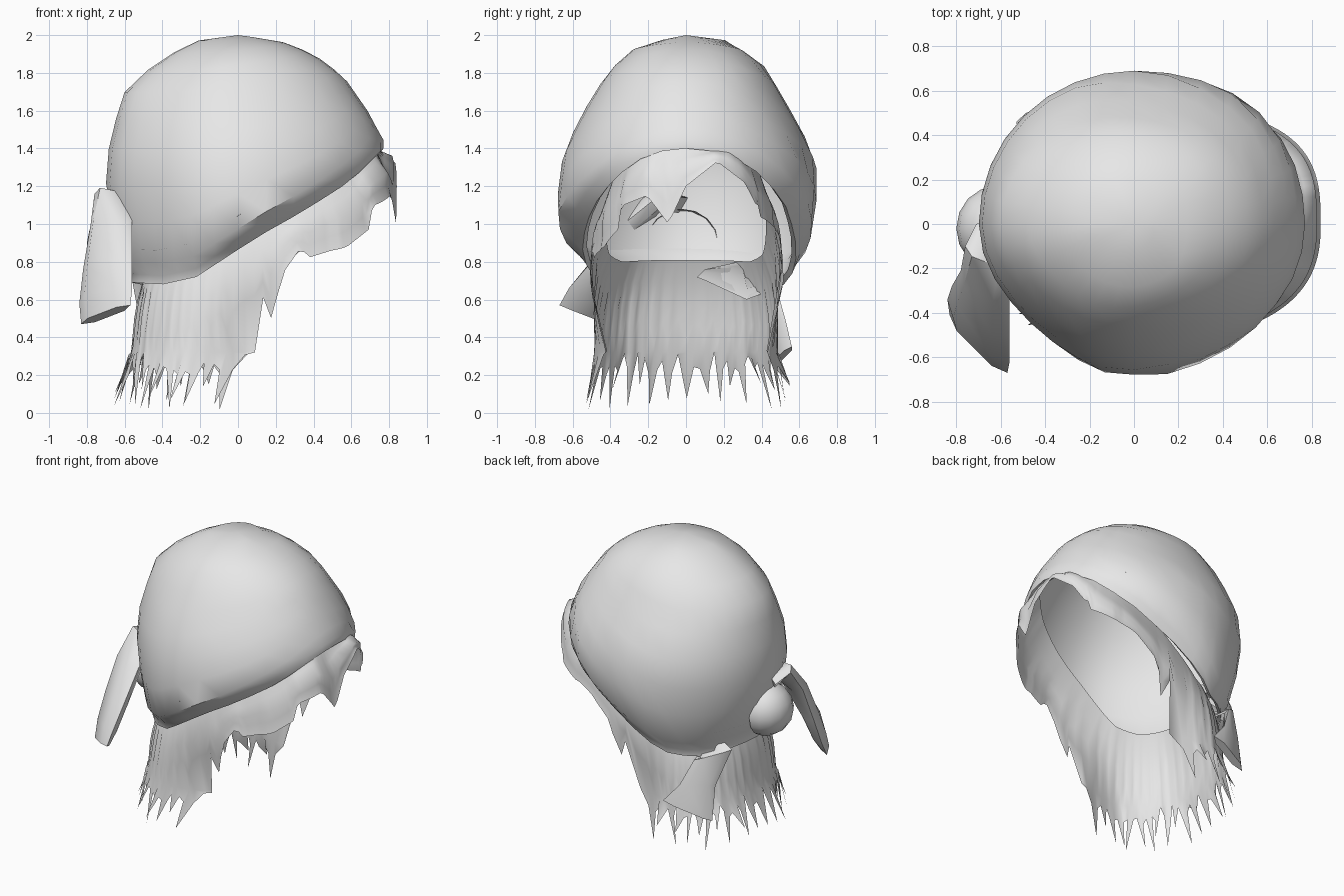
import bpy, bmesh, math, random
from mathutils import Vector

if "Cube" in bpy.data.objects:
    bpy.data.objects.remove(bpy.data.objects["Cube"])

random.seed(4)
gray = bpy.data.materials.new("plain gray")
gray.diffuse_color = (0.8, 0.8, 0.8, 1)
gray.use_nodes = True
gray.node_tree.nodes["Principled BSDF"].inputs["Base Color"].default_value = gray.diffuse_color


def lerp(table, v):
    """Piecewise-linear lookup in a list of ascending (key, value) pairs."""
    if v <= table[0][0]:
        return table[0][1]
    for (a, fa), (b, fb) in zip(table, table[1:]):
        if v <= b:
            return fa + (fb - fa) * (v - a) / (b - a)
    return table[-1][1]


def add_object(name, bm, angle):
    bmesh.ops.remove_doubles(bm, verts=bm.verts, dist=0.0005)
    bmesh.ops.recalc_face_normals(bm, faces=bm.faces)
    me = bpy.data.meshes.new(name)
    bm.to_mesh(me)
    bm.free()
    me.materials.append(gray)
    ob = bpy.data.objects.new(name, me)
    bpy.context.collection.objects.link(ob)
    bpy.ops.object.select_all(action='DESELECT')
    ob.select_set(True)
    bpy.context.view_layer.objects.active = ob
    bpy.ops.object.shade_smooth_by_angle(angle=math.radians(angle))


def skin(name, rows, cap_ends=False, angle=50):
    """Bridge closed rows of points into one surface."""
    bm = bmesh.new()
    vs = [[bm.verts.new(p) for p in row] for row in rows]
    n = len(rows[0])
    for r0, r1 in zip(vs, vs[1:]):
        for i in range(n):
            j = (i + 1) % n
            bm.faces.new((r0[i], r1[i], r1[j], r0[j]))
    if cap_ends:
        bm.faces.new(vs[0])
        bm.faces.new(vs[-1])
    add_object(name, bm, angle)


# Scarf outline: half-depths and half-widths by height, rim height and rim tuck by x
FRONT = [(.6, .7), (1.2, .78), (1.4, .77), (1.55, .72), (1.78, .56), (1.9, .4), (1.97, .22), (2, 0)]
BACK = [(.68, .56), (.85, .64), (1.2, .7), (1.45, .68), (1.7, .6), (1.86, .43), (1.97, .22), (2, 0)]
NEAR = [(.68, .54), (.75, .58), (.9, .65), (1.07, .69), (1.38, .65), (1.6, .54), (1.81, .41), (1.95, .25), (2, 0)]
FAR = [(.68, .58), (.74, .61), (.87, .65), (1.1, .69), (1.34, .69), (1.52, .6), (1.83, .42), (1.97, .23), (2, 0)]
RIM = [(-.55, .69), (-.4, .68), (-.22, .72), (.1, .93), (.35, 1.07), (.6, 1.23), (.77, 1.4)]
TUCK = [(-.5, 1), (-.25, .95), (.1, .83), (.35, .81), (.6, .88), (.77, 1)]


def scarf_point(th, z, k=1.0):
    c, s = math.cos(th), math.sin(th)
    bulge = math.sin(2 * th) ** 2
    if c < 0 and s < 0:  # flatter where the long tail is tied
        k *= 1 - .06 * bulge * min(1, max(0, (z - .7) / .3))
    elif c > 0 and s > 0:
        k *= 1 + .03 * bulge
    return Vector((c * lerp(FRONT if c > 0 else BACK, z) * k, s * lerp(FAR if s > 0 else NEAR, z) * k, z))


def rim_z(th):
    z = 1.0
    for _ in range(12):
        z = lerp(RIM, scarf_point(th, z).x)
    return z - .05 * max(0, math.sin(th)) ** 2


def tucked(p, share):
    t = lerp(TUCK, p.x) - 1
    return Vector((p.x, p.y * (1 + t * share * (.6 if p.y > 0 else 1)), p.z))


ANGS = [2 * math.pi * i / 32 for i in range(32)]


def ring(lift, k=1.0):
    return [scarf_point(th, rim_z(th) + lift, k) for th in ANGS]


# Head scarf: crown, rim drawn in around the hair, inner band with a narrow flange
rows = []
for r in range(10):
    s = (r / 9) ** 1.7
    rows.append([scarf_point(th, 2 - (2 - rim_z(th) - .11) * s) for th in ANGS])
low = ring(0)
rows.append([tucked(p, .45) + Vector((0, 0, .045)) for p in low])
rows.append([tucked(p, 1) for p in low])
rows.append([Vector((p.x * .96, p.y * .96, p.z + .02)) for p in rows[-1]])
rows.append([tucked(p, .45) for p in ring(.14, .94)])
rows.append(ring(.18, .985))
skin("head_scarf", rows)

# Hair: lower edge height along the sides and across the forehead
LOCKS = [(.1, .6), (.12, .67), (.16, .46), (.24, .75), (.33, .88), (.36, .82), (.55, .88), (.67, .98)]
SPARSE = [(.1, .6), (.12, .67), (.16, .5), (.24, .78), (.4, .93), (.67, 1.04)]
BANGS = [(-.36, 1.02), (-.32, 1.1), (-.2, 1.15), (-.09, 1.0), (0, 1.2), (.16, 1.33), (.3, 1.22), (.36, 1.1)]


def clamp(v):
    return min(1, max(0, v))


def hair_low(x, y, i):
    if x < .1:
        if x > .05:
            return .32
        if i % 3:
            return random.uniform(.2, .32)
        return random.uniform(.01, .1) if i % 2 else random.uniform(.06, .16)
    if x < .67:
        return lerp(LOCKS if y < 0 else SPARSE, x)
    return lerp(BANGS, y)


COLS = 150
cols = []
for i in range(COLS):
    th = 2 * math.pi * i / COLS
    c, s = math.cos(th), math.sin(th)
    e = .68 if c > 0 and s > 0 else .8
    ux = math.copysign(abs(c) ** e, c)
    uy = math.copysign(abs(s) ** e, s)
    x, y = ux * (.8 if c > 0 else .55), uy * .51
    rim = lerp(RIM, x)
    low = min(hair_low(x, y, i), rim - .02)
    mids = [low + (rim - low) * f for f in (.75, .5)] + [max(low + .01, min(.32, rim - .05)) if x < .1
                                                      else low + (rim - low) * .25]
    col = []
    for z, k in [(rim + .12, .83), (rim, .92)] + [(mids[0], .97)] + [(m, 1) for m in mids[1:]] + [(low, 1.02)]:
        flare = 1 + .3 * max(0, .42 - z) if c < 0 else 1
        if x > .5 and k >= 1:
            flare = 1.03
        # front edges of the long hair curl inward
        curl = 1 - .2 * clamp((x + .25) / .35) * clamp((.7 - z) / .4) if x < .3 else 1
        col.append(Vector((x * k * flare, y * k * curl * (1 + (flare - 1) * .4), z)))
    if low < .2:  # strand tips splay a little
        col[-1] += Vector((random.uniform(-.06, .02), random.uniform(-.03, .03) + .04 * uy, 0))
    cols.append(col)
skin("hair", [list(r) for r in zip(*cols)], angle=70)


def strap(name, stations):
    """Flat cloth tail: each station is centre, half-width vector, half-thickness vector."""
    rows = []
    for c, w, t in stations:
        c, w, t = Vector(c), Vector(w), Vector(t)
        rows.append([c - w, c - w * .6 + t, c + w * .6 + t, c + w, c + w * .6 - t, c - w * .6 - t])
    skin(name, rows, cap_ends=True)


# Long scarf tail hanging behind one side
strap("long_scarf_tail", [
    ((-.64, -.03, 1.1), (.07, -.03, .0), (.0, .02, .04)),
    ((-.66, -.14, 1.14), (.1, -.04, -.02), (-.01, -.03, .04)),
    ((-.67, -.27, 1.0), (.11, -.06, .0), (-.03, -.04, .02)),
    ((-.69, -.39, .78), (.13, -.11, .02), (-.03, -.04, .02)),
    ((-.7, -.48, .62), (.14, -.14, .04), (-.03, -.03, .02)),
    ((-.7, -.54, .52), (.13, -.13, .05), (-.02, -.02, .01)),
])

# Short tail hanging on the other side, its root passing through the hair
strap("short_scarf_tail", [
    ((-.25, .08, .74), (.01, .02, .02), (0, .01, .01)),
    ((-.36, .3, .7), (-.05, -.02, .1), (-.01, .01, .02)),
    ((-.48, .38, .68), (-.08, -.1, .02), (-.02, .02, .01)),
    ((-.42, .47, .48), (-.1, -.06, .0), (-.02, .02, .01)),
    ((-.37, .51, .3), (-.16, -.05, -.05), (-.02, .02, .0)),
])

# Knot bulge at the back of the scarf, outer half only
bm = bmesh.new()
bmesh.ops.create_uvsphere(bm, u_segments=16, v_segments=8, radius=1)
bmesh.ops.delete(bm, geom=[v for v in bm.verts if v.co.x > .05], context='VERTS')
for v in bm.verts:
    v.co = Vector((-.62 + v.co.x * .18, -.02 + v.co.y * .19, .9 + v.co.z * .18))
add_object("scarf_knot", bm, 60)
